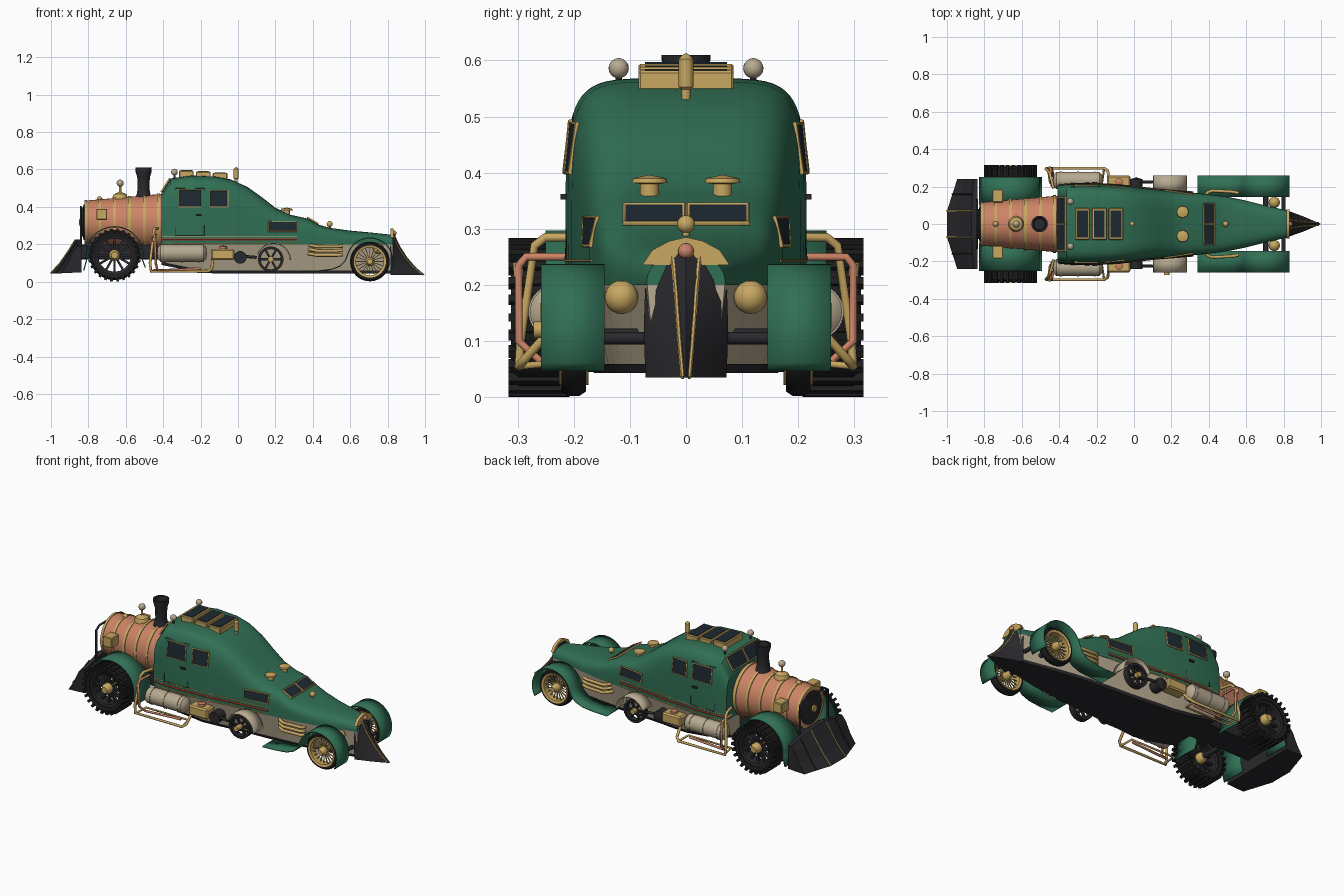
import bpy, bmesh, math
from mathutils import Matrix, Vector

if "Cube" in bpy.data.objects:
    bpy.data.objects.remove(bpy.data.objects["Cube"])

COL = dict(green=(.03, .16, .09), copper=(.6, .23, .13), brass=(.58, .39, .12), cream=(.47, .4, .28),
           dark=(.022, .022, .026), glass=(.012, .022, .03), red=(.4, .05, .03), rubber=(.012, .012, .012))
MAT = {}
for k, c in COL.items():
    MAT[k] = bpy.data.materials.new(k)
    MAT[k].diffuse_color = (*c, 1)
SIDES = ((1, "left"), (-1, "right"))


def finish(name, bm, mat, smooth=35, solid=0):
    bmesh.ops.recalc_face_normals(bm, faces=bm.faces)
    me = bpy.data.meshes.new(name)
    bm.to_mesh(me)
    bm.free()
    ob = bpy.data.objects.new(name, me)
    bpy.context.collection.objects.link(ob)
    me.materials.append(MAT[mat])
    if solid:
        m = ob.modifiers.new("thick", 'SOLIDIFY')
        m.thickness, m.offset = solid, 0
    if smooth:
        for o in bpy.context.selected_objects:
            o.select_set(False)
        ob.select_set(True)
        bpy.context.view_layer.objects.active = ob
        bpy.ops.object.shade_smooth_by_angle(angle=math.radians(smooth))
    return ob


def loft(name, rings, mat, smooth=35, closed=True, caps=True, solid=0):
    bm = bmesh.new()
    vs = [[bm.verts.new(p) for p in r] for r in rings]
    n = len(rings[0])
    for a, b in zip(vs, vs[1:]):
        for i in range(n if closed else n - 1):
            j = (i + 1) % n
            bm.faces.new((a[i], a[j], b[j], b[i]))
    if caps:
        bm.faces.new(vs[0])
        bm.faces.new(vs[-1])
    return finish(name, bm, mat, smooth, solid)


def lathe(name, prof, axis, loc, mat, n=32, loop=False):
    """Spin (radius, height) pairs about an axis through loc; loop closes the profile into a ring."""
    x, y, z = loc
    rings = []
    for r, h in (prof + prof[:1] if loop else prof):
        ring = []
        for i in range(n):
            a = 2 * math.pi * i / n
            c, s = max(r, .0005) * math.cos(a), max(r, .0005) * math.sin(a)
            ring.append({'X': (x + h, y + c, z + s), 'Y': (x + c, y + h, z + s), 'Z': (x + c, y + s, z + h)}[axis])
        rings.append(ring)
    ob = loft(name, rings, mat, caps=not loop)
    return ob


def ball(name, loc, r, mat, sc=1):
    return lathe(name, [(r * math.sin(math.pi * i / 10), -r * sc * math.cos(math.pi * i / 10)) for i in range(11)],
                 'Z', loc, mat, 20)


def box(name, lo, hi, mat, bevel=.004):
    bm = bmesh.new()
    c, s = (Vector(lo) + Vector(hi)) / 2, [b - a for a, b in zip(lo, hi)]
    bmesh.ops.create_cube(bm, size=1, matrix=Matrix.Translation(c) @ Matrix.Diagonal((*s, 1)))
    if bevel:
        bmesh.ops.bevel(bm, geom=bm.edges[:], offset=bevel, segments=1, affect='EDGES')
    return finish(name, bm, mat, 0)


def tube(name, pts, r, mat, cyclic=False, res=2):
    cu = bpy.data.curves.new(name, 'CURVE')
    cu.dimensions, cu.bevel_depth, cu.bevel_resolution, cu.use_fill_caps = '3D', r, res, True
    sp = cu.splines.new('POLY')
    sp.points.add(len(pts) - 1)
    for p, q in zip(sp.points, pts):
        p.co = (*q, 1)
    sp.use_cyclic_u = cyclic
    tmp = bpy.data.objects.new("tmp", cu)
    bpy.context.collection.objects.link(tmp)
    bm = bmesh.new()
    me = bpy.data.meshes.new_from_object(tmp)
    bm.from_mesh(me)
    bpy.data.objects.remove(tmp)
    return finish(name, bm, mat, 50)


def spokes(name, n, r0, r1, tw, yw, loc, mat):
    bm = bmesh.new()
    for i in range(n):
        m = Matrix.Translation(loc) @ Matrix.Rotation(2 * math.pi * i / n, 4, 'Y') @ \
            Matrix.Translation(((r0 + r1) / 2, 0, 0)) @ Matrix.Diagonal((r1 - r0, yw, tw, 1))
        bmesh.ops.create_cube(bm, size=1, matrix=m)
    return finish(name, bm, mat, 0)


def arc(cx, cz, r, a0, a1, n=20):
    return [(cx + r * math.cos(math.radians(a0 + (a1 - a0) * i / n)),
             cz + r * math.sin(math.radians(a0 + (a1 - a0) * i / n))) for i in range(n + 1)]


def sheet(name, path, y0, y1, mat):
    return loft(name, [[(x, y0, z), (x, y1, z)] for x, z in path], mat, closed=False, caps=False, solid=.006)


def pane(name, corners):
    bm = bmesh.new()
    bm.faces.new([bm.verts.new(c) for c in corners])
    finish(name + "_glass", bm, 'glass', 0, .006)
    tube(name + "_frame", corners, .005, 'brass', True, 1)


# Hull stations: x, roof height, half width, squareness
ST = [(-.41, .47, .205, 6), (-.36, .552, .213, 6), (-.25, .568, .215, 6), (-.12, .562, .21, 6), (-.04, .547, .204, 5.5),
      (.05, .507, .192, 5), (.13, .45, .183, 4.5), (.2, .395, .177, 4.5), (.27, .36, .172, 5), (.37, .338, .162, 5),
      (.43, .305, .155, 5), (.49, .288, .147, 4), (.6, .273, .125, 3), (.72, .262, .095, 3), (.83, .25, .07, 2.5)]


def station(x):
    for a, b in zip(ST, ST[1:]):
        if x <= b[0]:
            t = (x - a[0]) / (b[0] - a[0])
            return [p + (q - p) * t for p, q in zip(a, b)]
    return ST[-1]


def belly(x):
    return max(.055, .06 - .2 * (x + .2))


def surf(x, z, off=.003):
    """Half width of the hull at x, z"""
    _, zt, w, e = station(x)
    if z < .2:
        b = belly(x)
        return w * (.8 + .2 * (z - b) / (.2 - b)) + off
    return w * max(0, 1 - ((z - .2) / (zt - .2)) ** e) ** (1 / e) + off


def spow(v, p):
    return math.copysign(abs(v) ** p, v)


# Body: green upper shell, cream skirt, dark floor
up, low, floor = [], [], []
for x, zt, w, e in ST:
    A = [math.pi * i / 32 for i in range(33)]
    up.append([(x, w * spow(math.cos(a), 2 / e), .2 + (zt - .2) * max(0, math.sin(a)) ** (2 / e)) for a in A])
    b = belly(x)
    low.append([(x, w * .995, .205), (x, w * .8, b), (x, -w * .8, b), (x, -w * .995, .205)])
    floor.append([(x, w * .82, b + .004), (x, w * .78, b - .012), (x, -w * .78, b - .012), (x, -w * .82, b + .004)])
loft("body_shell", up, 'green', 40)
loft("body_skirt", low, 'cream', 30)
loft("floor_pan", floor, 'dark', 30)
box("front_chassis", (-.86, -.08, .12), (-.36, .08, .2), 'dark')

# Boiler with bands, smokebox door and fittings
BZ = .318
br = lambda x: .115 + (x + .82) * .09
lathe("boiler", [(0, -.82), (br(-.82), -.82), (br(-.41), -.4), (0, -.4)], 'X', (0, 0, BZ), 'copper', 40)
for i, x in enumerate((-.815, -.74, -.66, -.58, -.5, -.425)):
    r = br(x)
    lathe(f"boiler_band_{i}", [(r - .01, -.007), (r + .004, -.007), (r + .004, .007), (r - .01, .007)], 'X', (x, 0, BZ), 'brass', 40, True)
lathe("smokebox_door", [(0, -.014), (.06, -.012), (.095, 0), (.095, .01), (0, .01)], 'X', (-.825, 0, BZ), 'dark')
lathe("door_boss", [(0, -.01), (.02, -.008), (.02, .01), (0, .01)], 'X', (-.84, 0, BZ), 'brass', 20)
lathe("chimney", [(0, 0), (.05, 0), (.037, .025), (.031, .06), (.034, .12), (.042, .145), (.044, .17), (.034, .17), (.03, .12), (0, .12)],
      'Z', (-.505, 0, .44), 'dark')
lathe("steam_dome", [(0, 0), (.042, 0), (.042, .02), (.034, .038), (.015, .046), (.006, .05), (.006, .085), (0, .085)], 'Z', (-.63, 0, .43), 'brass')
ball("gauge_ball", (-.63, 0, .527), .019, 'cream')
ball("boiler_cap", (-.74, 0, .442), .015, 'brass')

# Front plough with ribs
rings, ribs = [], []
for y in (-.24, -.16, -.07, .07, .16, .24):
    k = max(0, abs(y) - .07) / .17
    zt = .225 - .035 * k
    ring = [(-1 + .055 * k, y, .045), (-.95 + .04 * k, y, .1), (-.905 + .025 * k, y, .165), (-.868 + .01 * k, y, zt), (-.838, y, zt), (-.838, y, .05)]
    rings.append(ring)
    ribs.append([(a - .002, b, c) for a, b, c in ring[:4]])
loft("plough", rings, 'dark', 0)
for i, r in enumerate(ribs[1:-1]):
    tube(f"plough_rib_{i}", r, .004, 'brass' if i in (1, 2) else 'dark', False, 1)
tube("lamp_rail", [(-.84, -.13, .2), (-.84, -.13, .38), (-.84, -.1, .4), (-.84, .1, .4), (-.84, .13, .38), (-.84, .13, .2)], .006, 'dark')

# Tail wedge with brass surround
wr = []
for z, xt, w in ((.035, 1, .072), (.08, .948, .074), (.13, .905, .075), (.19, .866, .073), (.235, .845, .062), (.268, .835, .03)):
    wr.append([(.815, -w, z), (xt - (xt - .815) * .5, -w * .55, z), (xt, 0, z), (xt - (xt - .815) * .5, w * .55, z), (.815, w, z)])
loft("tail_wedge", wr, 'dark', 40)
for s, side in SIDES:
    tube(f"wedge_trim_{side}", [(r[2][0] - .012, s * (.006 + .02 * i / 5), r[2][2]) for i, r in enumerate(wr)], .004, 'brass', False, 1)
arch = [(-.078, .235), (-.06, .262), (-.03, .278), (0, .285), (.03, .278), (.06, .262), (.078, .235)]
loft("tail_arch", [[(x, y, z) for y, z in arch] for x in (.815, .832)], 'brass')
ball("tail_badge", (.833, 0, .26), .014, 'copper')

# Windows
for i, (y0, y1) in enumerate(((-.145, -.004), (.004, .145))):
    pane(f"windscreen_{i}", [(-.41, y0, .48), (-.41, y1, .48), (-.366, y1, .55), (-.366, y0, .55)])
    k = .76
    pane(f"rear_window_{i}", [(.372, y0 * k, .342), (.372, y1 * k, .342), (.428, y1 * k, .31), (.428, y0 * k, .31)])

# Roof skylights, whistle, rear ornament
for i in range(3):
    x = -.315 + .09 * i
    box(f"skylight_{i}", (x, -.085, .54), (x + .078, .085, .594 - .006 * i), 'brass')
    box(f"skylight_glass_{i}", (x + .01, -.073, .58), (x + .068, .073, .597 - .006 * i), 'glass', 0)
lathe("whistle", [(0, 0), (.008, 0), (.008, .03), (.013, .035), (.013, .085), (.006, .092), (0, .095)], 'Z', (-.01, 0, .518), 'brass', 16)
ball("tail_ornament", (.49, 0, .308), .016, 'brass')
tube("ornament_stem", [(.49, 0, .28), (.49, 0, .305)], .006, 'brass')

for s, side in SIDES:
    N = lambda t: f"{t}_{side}"
    # Side glass, door and stripes
    for nm, x0, x1, z0, z1 in (("door_window", -.315, -.195, .4, .492), ("cab_window", -.15, -.055, .4, .487), ("low_window", .165, .315, .27, .32)):
        pane(N(nm), [(x, s * surf(x, z), z) for x, z in ((x0, z0), (x1, z0), (x1, z1), (x0, z1))])
    tube(N("door_seam"), [(x, s * surf(x, z, 0), z) for x, z in ((-.335, .245), (-.18, .245), (-.18, .5), (-.335, .5))], .003, 'dark', True, 1)
    box(N("door_handle"), (-.225, s * .212 - .012, .352), (-.195, s * .212 + .012, .362), 'dark', 0)
    for nm, z, r, m in (("red_stripe", .225, .006, 'red'), ("brass_stripe", .243, .003, 'brass'), ("sill_trim", .203, .003, 'brass')):
        tube(N(nm), [(x, s * surf(x, z, 0), z) for x in [-.405 + .08 * i for i in range(10)]], r, m, False, 1)
    # Lamps and vents on the roof
    ball(N("roof_lamp"), (-.34, s * .12, .586), .018, 'cream')
    tube(N("roof_lamp_stem"), [(-.34, s * .12, .54), (-.34, s * .12, .575)], .006, 'dark')
    lathe(N("rear_vent"), [(0, -.03), (.017, -.03), (.017, .014), (.032, .016), (.03, .024), (0, .03)], 'Z', (.26, s * .065, .366), 'brass', 20)
    # Boiler side box
    box(N("valve_box"), (-.757, s * .15 - .035, .33), (-.7, s * .15 + .035, .39), 'brass')
    # Front wheel and fender
    c = (-.66, s * .262, .142)
    lathe(N("front_tyre"), [(.1, -.045), (.122, -.05), (.134, -.036), (.134, .036), (.122, .05), (.1, .045)], 'Y', c, 'rubber', 40, True)
    spokes(N("front_tread"), 26, .12, .142, .014, .108, c, 'rubber')
    lathe(N("front_rim"), [(.088, -.035), (.102, -.04), (.102, .04), (.088, .035)], 'Y', c, 'dark', 40, True)
    spokes(N("front_spokes"), 12, .02, .095, .012, .022, c, 'dark')
    lathe(N("front_hub"), [(0, -.05), (.018, -.05), (.03, -.03), (.03, .03), (.018, .05), (0, .05)], 'Y', c, 'brass', 20)
    sheet(N("front_fender"), [(-.825, .06)] + arc(-.66, .142, .152, 190, -10, 24) + [(-.495, .075)], s * .1, s * .25, 'green')
    # Rear wire wheel and fender
    c = (.705, s * .2, .108)
    lathe(N("rear_tyre"), [(.084, -.022), (.098, -.022), (.106, -.01), (.106, .01), (.098, .022), (.084, .022)], 'Y', c, 'rubber', 40, True)
    lathe(N("rear_rim"), [(.074, -.022), (.086, -.026), (.086, .026), (.074, .022)], 'Y', c, 'brass', 40, True)
    spokes(N("rear_spokes"), 20, .015, .078, .004, .006, c, 'brass')
    lathe(N("rear_hub"), [(0, -.04), (.014, -.04), (.024, -.02), (.024, .02), (.014, .045), (0, .045)], 'Y', c, 'brass', 20)
    sheet(N("rear_fender"), arc(.705, .11, .124, -30, 165, 26) + [(.572, .11), (.545, .083), (.5, .066), (.43, .058), (.34, .055)],
          s * .145, s * .258, 'green')
    ball(N("rear_damper"), (.75, s * .115, .178), .03, 'brass')
    tube(N("rear_link"), [(.8, s * .06, .105), (.8, s * .15, .105)], .011, 'dark')
    # Steam tank with straps
    lathe(N("steam_tank"), [(0, -.135), (.03, -.13), (.046, -.115), (.046, .115), (.03, .13), (0, .135)], 'X', (-.3, s * .232, .152), 'cream')
    for i, x in enumerate((-.39, -.3, -.21)):
        lathe(N(f"tank_strap_{i}"), [(.04, -.005), (.049, -.005), (.049, .005), (.04, .005)], 'X', (x, s * .232, .152), 'cream', 32, True)
    # Engine block, pulley and flywheel
    box(N("engine_block"), (-.145, s * .225 - .035, .115), (-.02, s * .225 + .035, .175), 'brass', .008)
    lathe(N("engine_cap"), [(0, 0), (.02, 0), (.02, .018), (0, .024)], 'Z', (-.08, s * .225, .17), 'copper', 20)
    lathe(N("pulley"), [(0, -.03), (.034, -.03), (.034, .03), (.015, .034), (0, .04)], 'Y', (.012, s * .21, .13), 'dark', 24)
    tube(N("crank_rod"), [(-.02, s * .225, .14), (.1, s * .225, .13)], .008, 'dark')
    c = (.175, s * .222, .12)
    lathe(N("flywheel_rim"), [(.054, -.018), (.068, -.018), (.068, .018), (.054, .018)], 'Y', c, 'dark', 32, True)
    spokes(N("flywheel_spokes"), 6, .01, .058, .011, .014, c, 'dark')
    lathe(N("flywheel_hub"), [(0, -.05), (.015, -.05), (.015, .03), (0, .03)], 'Y', c, 'brass', 16)
    sheet(N("flywheel_cover"), arc(.19, .115, .09, 0, 160), s * .17, s * .258, 'cream')
    # Exhaust pipes
    for i, z in enumerate((.142, .165, .188)):
        tube(N(f"exhaust_{i}"), [(.375, s * .14, z + .006), (.395, s * .17, z + .006), (.42, s * .178, z), (.53, s * .172, z), (.56, s * .165, z + .003)], .009, 'brass')
    # Step frame and steam pipes
    tube(N("step_rail"), [(-.43, s * .19, .285), (-.445, s * .25, .285), (-.45, s * .27, .27), (-.47, s * .295, .1), (-.465, s * .298, .055),
                          (-.16, s * .298, .055), (-.14, s * .285, .07), (-.135, s * .24, .12)], .008, 'brass')
    tube(N("step_inner_rail"), [(-.46, s * .298, .055), (-.45, s * .22, .062), (-.17, s * .22, .062), (-.16, s * .298, .055)], .006, 'brass')
    tube(N("copper_pipe"), [(-.44, s * .2, .25), (-.445, s * .285, .25), (-.445, s * .298, .235), (-.44, s * .298, .1), (-.43, s * .255, .06), (-.2, s * .25, .07)], .007, 'copper')
    tube(N("upper_pipe"), [(-.45, s * .298, .215), (-.45, s * .3, .24), (-.14, s * .25, .1)][:2], .009, 'brass')

# Axles
for nm, x, z, w in (("front_axle", -.66, .142, .25), ("rear_axle", .705, .108, .19)):
    tube(nm, [(x, -w, z), (x, w, z)], .014, 'dark')

for m in bpy.data.materials:
    if m.users and not m.is_grease_pencil:
        m.use_nodes = True
        m.node_tree.nodes["Principled BSDF"].inputs["Base Color"].default_value = m.diffuse_color
